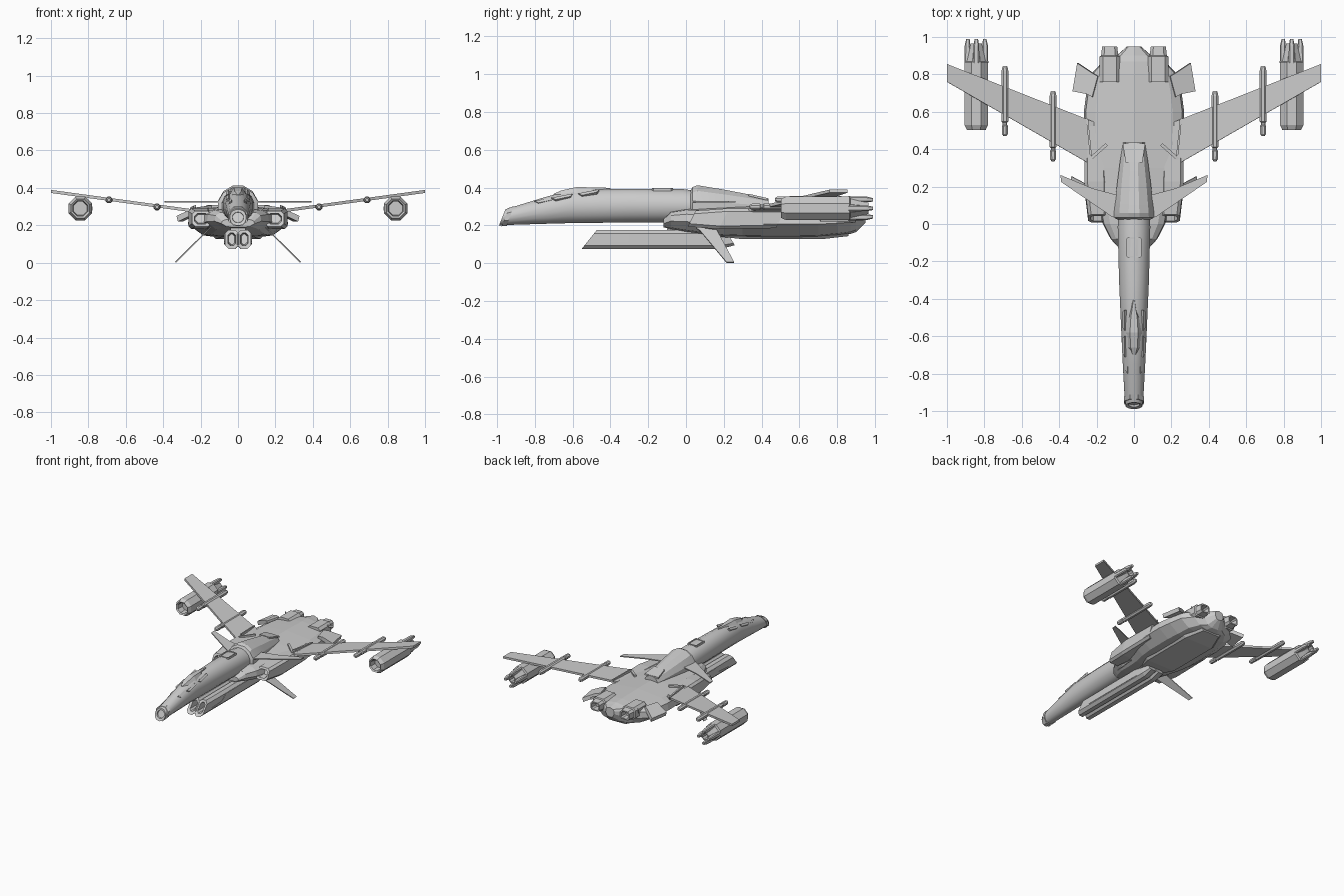
import bpy, bmesh
from math import cos, sin, pi, radians
from mathutils import Vector


def finish(name, bm, mirror=False, smooth=None):
    bmesh.ops.recalc_face_normals(bm, faces=bm.faces)
    me = bpy.data.meshes.new(name)
    bm.to_mesh(me)
    bm.free()
    ob = bpy.data.objects.new(name, me)
    bpy.context.collection.objects.link(ob)
    if smooth:
        me.shade_smooth()
        me.set_sharp_from_angle(angle=radians(smooth))
    if mirror:
        ob.modifiers.new("mirror", 'MIRROR')
    return ob


def loft(name, rings, mirror=False, smooth=None):
    """Skin a list of equal-length point rings and cap both ends."""
    bm = bmesh.new()
    vs = [[bm.verts.new(p) for p in r] for r in rings]
    n = len(rings[0])
    for a, b in zip(vs, vs[1:]):
        for i in range(n):
            j = (i + 1) % n
            bm.faces.new((a[i], a[j], b[j], b[i]))
    bm.faces.new(vs[0])
    bm.faces.new(vs[-1])
    return finish(name, bm, mirror, smooth)


def oval(y, cx, cz, rx, rz, n=8, shear=0.0):
    """Ring with flat sides up; shear leans it back with height."""
    pts = []
    for i in range(n):
        a = 2 * pi * (i + .5) / n
        z = rz * sin(a) / cos(pi / n)
        pts.append((cx + rx * cos(a) / cos(pi / n), y + shear * z, cz + z))
    return pts


def span(y, hw, bot, top, n=16, shear=0.0):
    return oval(y, 0, (bot + top) / 2, hw, (top - bot) / 2, n, shear)


def box(y, cx, cz, hw, hh, c, shear=0.0):
    """Chamfered rectangle ring."""
    p = [(hw, hh - c), (hw - c, hh), (c - hw, hh), (-hw, hh - c),
         (-hw, c - hh), (c - hw, -hh), (hw - c, -hh), (hw, c - hh)]
    return [(cx + x, y + shear * z, cz + z) for x, z in p]


def plate(name, pts, thick, mirror=True):
    """Thin slab: outline extruded symmetrically along a thickness vector."""
    t = Vector(thick) / 2
    return loft(name, [[Vector(p) - t for p in pts], [Vector(p) + t for p in pts]], mirror)


# Long neck with hollow nose tip
loft("neck", [
    span(-.90, .022, .222, .262, shear=.4), span(-.967, .03, .214, .27, shear=.4),
    span(-.972, .044, .198, .285, shear=.4), span(-.93, .05, .202, .297, shear=.3),
    span(-.75, .06, .208, .348), span(-.6, .067, .212, .388), span(-.3, .08, .215, .393),
    span(-.02, .087, .215, .392), span(.15, .085, .215, .37)], smooth=28)

# Nose collar
loft("nose_collar", [span(-.955, .052, .195, .293, 8, .4), span(-.93, .053, .196, .301, 8, .35)])

# Cockpit canopy
def canopy_ring(y, w, z):
    return [(-w, y, z - .025), (-w * .5, y, z + .006), (w * .5, y, z + .006), (w, y, z - .025)]
loft("canopy", [canopy_ring(-.70, .014, .36), canopy_ring(-.66, .036, .378),
                canopy_ring(-.58, .043, .396), canopy_ring(-.5, .034, .395),
                canopy_ring(-.40, .004, .392)])
for i, (x, y, z) in enumerate([(.03, -.75, .335), (.045, -.66, .352), (.045, -.52, .375)]):
    plate(f"neck_panel_{i}", [(x, y - .05, z - .012), (x + .012, y - .03, z - .022),
                              (x + .012, y + .05, z - .005), (x, y + .06, z + .01)], (.012, 0, .012))

# Neck top hatch
loft("neck_hatch", [box(-.12 + .0, 0, 0, .04, .055, .012)] and [
    [(x, y - .125, z) for x, _, y in box(0, 0, 0, w, h, .008)]
    for w, h, z in ((.04, .055, .37), (.04, .055, .397), (.032, .046, .397), (.032, .046, .391))])

# Dorsal fairing behind the neck
loft("dorsal_fairing", [
    span(.025, .09, .21, .385, 12), span(.035, .108, .19, .402, 12), span(.06, .107, .19, .412, 12),
    span(.2, .092, .2, .389, 12), span(.34, .074, .22, .362, 12), span(.435, .058, .23, .342, 12)],
    smooth=20)
plate("fairing_window", [(-.045, .33, .361), (.045, .33, .361), (.06, .43, .338), (-.06, .43, .338)],
      (0, 0, .012), False)

# Main hull
def hull_ring(y, w, bot, top):
    h = top - bot
    half = [(0, top), (w * .8, top - h * .12), (w, bot + h * .72), (w * 1.04, bot + h * .42),
            (w * .72, bot + h * .08), (w * .3, bot)]
    return [(x, y, z) for x, z in half] + [(-x, y, z) for x, z in half[:0:-1]]
loft("hull", [hull_ring(*s) for s in (
    (-.12, .085, .19, .235), (-.08, .12, .18, .28), (0, .16, .165, .295), (.1, .18, .15, .3),
    (.2, .205, .138, .303), (.3, .238, .134, .306), (.4, .255, .132, .308), (.6, .258, .132, .308),
    (.7, .245, .134, .306), (.8, .222, .145, .303), (.87, .16, .155, .3), (.9, .09, .165, .297),
    (.95, .035, .215, .29))])

# Belly keel and shoulder intakes
loft("belly_keel", [box(y, 0, z, w, .035, .03) for y, z, w in
                    ((.15, .178, .1), (.3, .162, .15), (.72, .162, .15), (.86, .178, .1))])
loft("shoulder_intake", [box(y, x, .235, w, h, .016, .5) for y, x, w, h in (
    (.08, .195, .035, .022), (.03, .195, .038, .028), (.03, .195, .05, .042),
    (.2, .205, .06, .055), (.5, .21, .055, .05))], True)

# Raised strips on the hull top
for i, (a, b) in enumerate([((.14, .42), (.23, .34)), ((.10, .78), (.20, .88)), ((.225, .36), (.245, .56))]):
    plate(f"hull_strip_{i}", [(a[0], a[1], .298), (b[0], b[1], .285),
                              (b[0] + .012, b[1] + .012, .283), (a[0] + .012, a[1] + .012, .296)], (0, 0, .02))

# Rear side flaps and main nozzles
plate("rear_flap", [(.22, .68, .275), (.25, .695, .27), (.325, .71, .235), (.3, .86, .235),
                    (.225, .81, .27), (.19, .79, .275)], (.008, 0, .03))
loft("main_nozzle", [box(y, .13, .262, w, w * .85, w * .35) for y, w in (
    (.76, .055), (.895, .055), (.90, .046), (.95, .04), (.95, .03), (.90, .026))], True)

# Main wings
plate("wing", [(.2, .30, .272), (1.0, .76, .381), (1.0, .855, .381), (.2, .54, .272)], (-.002, 0, .016))

# Wing rods
for name, x, y, z in (("outer_wing_rod", .69, .47, .336), ("inner_wing_rod", .433, .335, .298)):
    loft(name, [oval(y + d, x, z, r, r) for d, r in (
        (0, .008), (.012, .016), (.055, .017), (.06, .012), (.072, .012), (.077, .018),
        (.35, .018), (.37, .014), (.375, .01))], True)

# Wing pods with rear prongs
PX, PZ = .843, .29
loft("wing_pod", [oval(y, PX, PZ, r, r) for y, r in (
    (.56, .036), (.51, .04), (.503, .05), (.53, .063), (.865, .063), (.87, .05),
    (.93, .036), (.965, .03), (.965, .022), (.91, .02))], True)
for i in range(4):
    a = pi / 2 * i
    dx, dz = .047 * cos(a), .047 * sin(a)
    loft(f"pod_prong_{i}", [box(y, PX + dx * k, PZ + dz * k, w, w, w * .4) for y, k, w in (
        (.86, 1, .017), (.955, 1, .015), (.99, .95, .009))], True)

# Canards and splayed lower fins
plate("canard", [(.07, .02, .325), (.12, .04, .325), (.39, .225, .325), (.393, .262, .325),
                 (.22, .19, .325), (.07, .15, .325)], (0, 0, .008))
plate("lower_fin", [(.14, .04, .195), (.165, .075, .17), (.334, .215, .003), (.334, .255, .003),
                    (.165, .165, .17), (.14, .16, .195)], (.005, 0, .005))

# Twin gun slung under the neck, slanted mouths
loft("twin_gun", [box(y, .033, .125, w, h, c, s) for y, w, h, c, s in (
    (-.40, .014, .028, .01, .8), (-.505, .02, .034, .012, .8), (-.512, .037, .051, .02, .8),
    (-.3, .038, .051, .02, 0), (.18, .038, .051, .02, 0), (.24, .03, .03, .01, -.6))], True)
plate("gun_side_panel", [(.07, -.43, .106), (.07, -.31, .113), (.07, -.28, .13), (.07, -.26, .155),
                         (.07, .12, .155), (.07, .12, .1), (.07, -.42, .1)], (.008, 0, 0))
loft("gun_mount", [box(y, 0, .19, .04, .04, .01) for y in (-.1, .2)])
